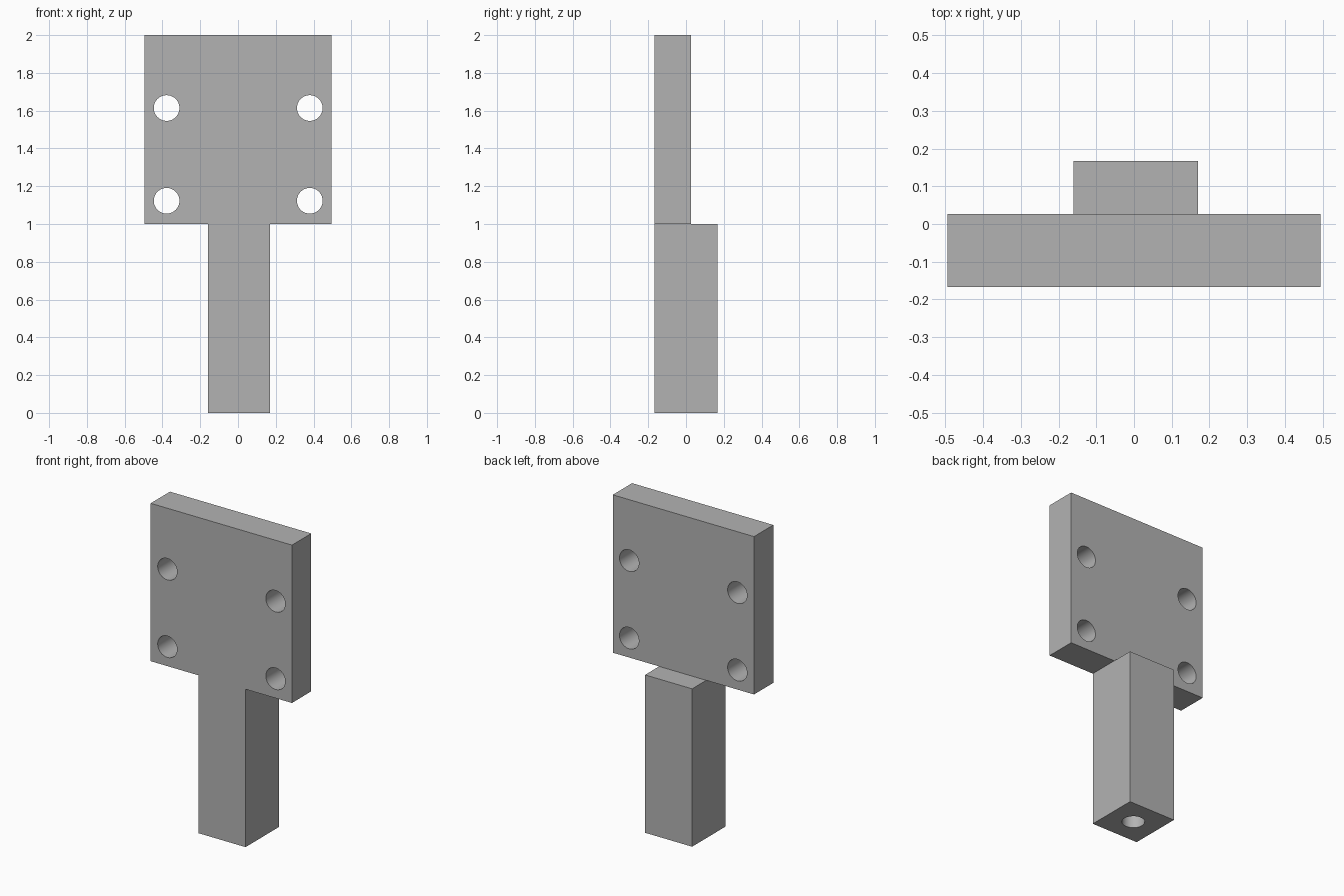
import bpy
import math
from mathutils import Vector

cube = bpy.data.objects.get("Cube")
if cube:
    bpy.data.objects.remove(cube, do_unlink=True)

grey = bpy.data.materials.new("plain grey")
grey.use_nodes = True
colour = (0.45, 0.45, 0.45, 1)
grey.diffuse_color = colour
grey.node_tree.nodes["Principled BSDF"].inputs["Base Color"].default_value = colour


def box(name, low, high):
    low, high = Vector(low), Vector(high)
    bpy.ops.mesh.primitive_cube_add(size=1, location=(low + high) / 2)
    obj = bpy.context.object
    obj.name = name
    obj.scale = high - low
    bpy.ops.object.transform_apply(location=True, rotation=True, scale=True)
    obj.data.materials.append(grey)
    return obj


def cylinder(name, radius, depth, location, rotation=(0, 0, 0)):
    bpy.ops.mesh.primitive_cylinder_add(vertices=48, radius=radius, depth=depth,
                                        location=location, rotation=rotation)
    obj = bpy.context.object
    obj.name = name
    obj.hide_render = True
    obj.data.materials.append(grey)
    return obj


def combine(target, tool, operation):
    """Apply a boolean and remove the tool object."""
    mod = target.modifiers.new(operation.title(), "BOOLEAN")
    mod.operation = operation
    mod.solver = "EXACT"
    mod.object = tool
    bpy.context.view_layer.objects.active = target
    bpy.ops.object.modifier_apply(modifier=mod.name)
    bpy.data.objects.remove(tool, do_unlink=True)


# Square mounting plate flush with the front of a thicker post
bracket = box("plate_and_post", (-0.495, -0.167, 1), (0.495, 0.026, 2))
post = box("post", (-0.16, -0.167, 0), (0.17, 0.167, 1))
combine(bracket, post, "UNION")

# Four bolt holes through the plate
for x in (-0.378, 0.38):
    for z in (1.123, 1.614):
        hole = cylinder("bolt_hole", 0.068, 0.6, (x, -0.07, z), (math.pi / 2, 0, 0))
        combine(bracket, hole, "DIFFERENCE")

# Blind hole up into the foot of the post
socket_depth = 0.5
socket = cylinder("post_socket", 0.066, 2 * socket_depth, (0.005, 0, 0))
combine(bracket, socket, "DIFFERENCE")

# Smooth hole walls, sharp box edges
bpy.ops.object.select_all(action="DESELECT")
bracket.select_set(True)
bpy.context.view_layer.objects.active = bracket
bpy.ops.object.shade_smooth_by_angle(angle=math.radians(30))
